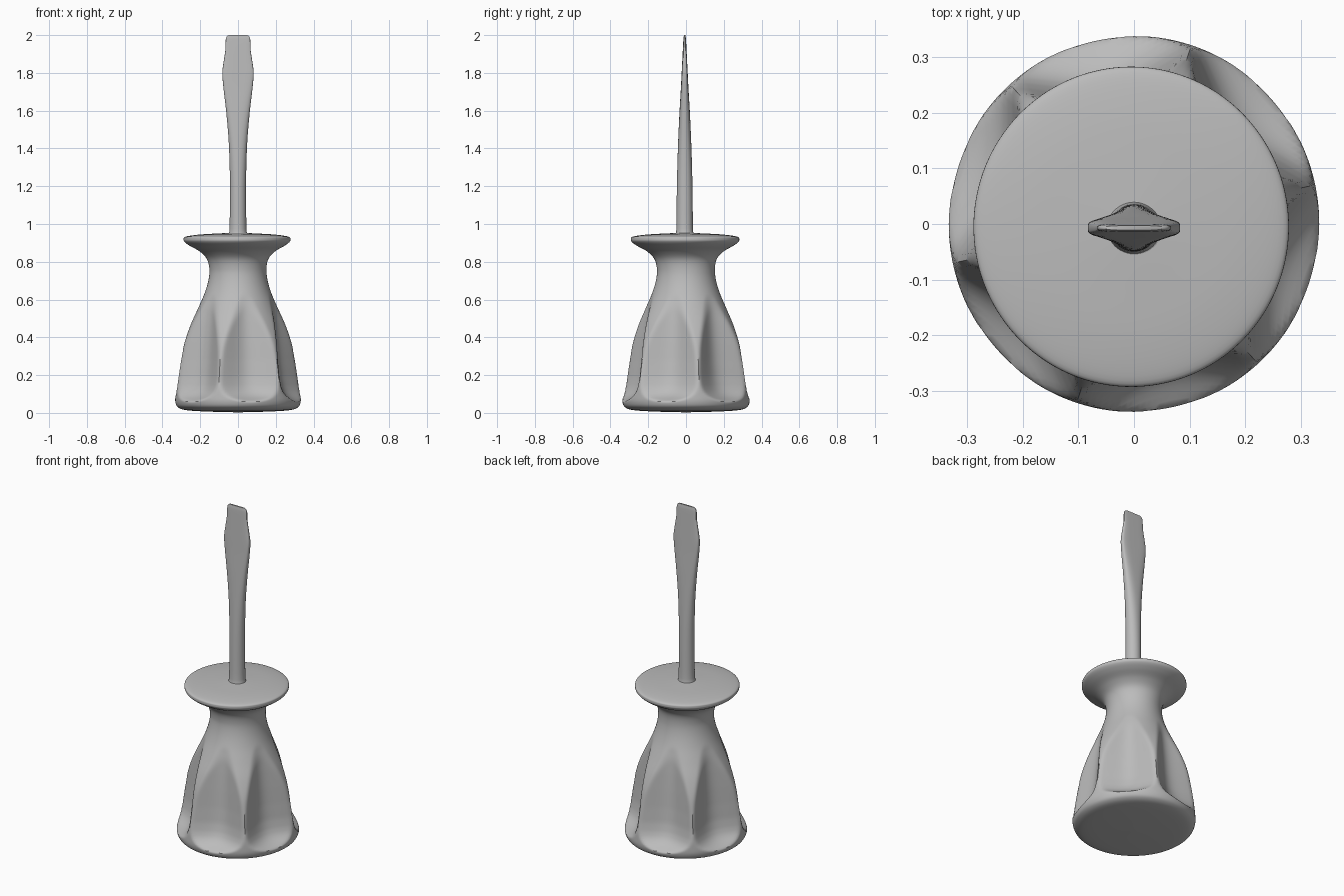
import bpy, bmesh, math

cube = bpy.data.objects.get("Cube")
if cube:
    bpy.data.objects.remove(cube, do_unlink=True)

grey = bpy.data.materials.new("plain grey")
grey.use_nodes = True
GREY = (0.5, 0.5, 0.5, 1.0)
grey.diffuse_color = GREY
bsdf = grey.node_tree.nodes["Principled BSDF"]
bsdf.inputs["Base Color"].default_value = GREY
bsdf.inputs["Roughness"].default_value = 0.6


def smooth_path(points, steps):
    """Catmull-Rom curve through points of any dimension."""
    out = []
    last = len(points) - 1
    for i in range(last):
        a, b = points[max(i - 1, 0)], points[i]
        c, d = points[i + 1], points[min(i + 2, last)]
        for s in range(steps):
            t = s / steps
            out.append([0.5 * (2 * q + (r - p) * t + (2 * p - 5 * q + 4 * r - w) * t * t
                               + (3 * q - p - 3 * r + w) * t ** 3)
                        for p, q, r, w in zip(a, b, c, d)])
    out.append(list(points[-1]))
    return out


def lerp_table(table, z):
    """Straight interpolation in a list of (z, value)."""
    for (z0, v0), (z1, v1) in zip(table, table[1:]):
        if z <= z1:
            return v0 + (v1 - v0) * (z - z0) / (z1 - z0)
    return table[-1][1]


def loft(name, rings, angle):
    """Skin a stack of closed rings and cap both ends."""
    bm = bmesh.new()
    rows = [[bm.verts.new(co) for co in ring] for ring in rings]
    n = len(rows[0])
    for low, high in zip(rows, rows[1:]):
        for j in range(n):
            k = (j + 1) % n
            bm.faces.new((low[j], low[k], high[k], high[j]))
    bm.faces.new(rows[0][::-1])
    bm.faces.new(rows[-1])
    bmesh.ops.recalc_face_normals(bm, faces=bm.faces)
    mesh = bpy.data.meshes.new(name)
    bm.to_mesh(mesh)
    bm.free()
    mesh.materials.append(grey)
    obj = bpy.data.objects.new(name, mesh)
    bpy.context.collection.objects.link(obj)
    bpy.ops.object.select_all(action='DESELECT')
    obj.select_set(True)
    bpy.context.view_layer.objects.active = obj
    bpy.ops.object.shade_smooth_by_angle(angle=math.radians(angle))


# Handle: turned profile (radius, height) with six scooped flutes
profile = [(0.01, 0.003), (0.16, 0.007), (0.27, 0.014), (0.315, 0.028), (0.331, 0.055),
           (0.331, 0.1), (0.323, 0.18), (0.307, 0.28), (0.288, 0.37), (0.255, 0.46),
           (0.213, 0.55), (0.178, 0.63), (0.157, 0.7), (0.151, 0.76), (0.163, 0.815),
           (0.2, 0.855), (0.25, 0.884), (0.276, 0.903), (0.283, 0.918), (0.272, 0.933),
           (0.2, 0.944), (0.1, 0.95), (0.01, 0.954)]
# Depth of the flute floor from the axis at each height
floor = [(0.04, 0.37), (0.06, 0.332), (0.075, 0.305), (0.09, 0.283), (0.11, 0.264),
         (0.14, 0.249), (0.19, 0.236), (0.28, 0.225), (0.38, 0.216), (0.48, 0.206),
         (0.6, 0.192), (0.66, 0.2), (0.72, 0.3)]
RIDGE = math.radians(12)
STEP = math.radians(60)


def handle_radius(r, z, a):
    if not 0.04 < z < 0.72:
        return r
    phi = (a - RIDGE) % STEP - STEP / 2
    scoop = lerp_table(floor, z) + 0.33 * phi * phi
    # Soft minimum rounds the flute edge a little, more towards the top
    w = 0.01 + 0.01 * max(0.0, min(1.0, (z - 0.35) / 0.2))
    h = max(w - abs(r - scoop), 0.0) / w
    return min(r, scoop) - h * h * w / 4


SEG = 180
rings = []
for r, z in smooth_path(profile, 6):
    # The upper disc leans slightly off the axis
    shift = -0.005 * max(0.0, min(1.0, (z - 0.75) / 0.15))
    ring = []
    for j in range(SEG):
        a = 2 * math.pi * j / SEG
        q = handle_radius(r, z, a)
        ring.append((q * math.cos(a) + shift, q * 1.015 * math.sin(a) + shift, z))
    rings.append(ring)
loft("handle", rings, 40)

# Shaft and flat blade: (height, half width, half thickness, squareness)
sections = [(0.93, 0.07, 0.065, 2.0), (0.95, 0.053, 0.05, 2.0), (0.975, 0.045, 0.044, 2.0),
            (1.15, 0.043, 0.042, 2.0), (1.3, 0.044, 0.039, 2.1), (1.45, 0.05, 0.034, 2.3),
            (1.6, 0.063, 0.027, 2.8), (1.72, 0.077, 0.02, 3.5), (1.8, 0.083, 0.016, 4.0),
            (1.86, 0.076, 0.013, 4.0), (1.92, 0.067, 0.01, 4.0), (1.975, 0.065, 0.007, 4.0),
            (1.992, 0.06, 0.005, 4.0), (2.0, 0.05, 0.004, 4.0)]
rings = []
for z, hx, hy, p in smooth_path(sections, 4):
    ring = []
    for j in range(48):
        a = 2 * math.pi * j / 48
        c, s = math.cos(a), math.sin(a)
        ring.append((hx * math.copysign(abs(c) ** (2 / p), c),
                     hy * math.copysign(abs(s) ** (2 / p), s) - 0.007, z))
    rings.append(ring)
loft("shaft_and_blade", rings, 50)
